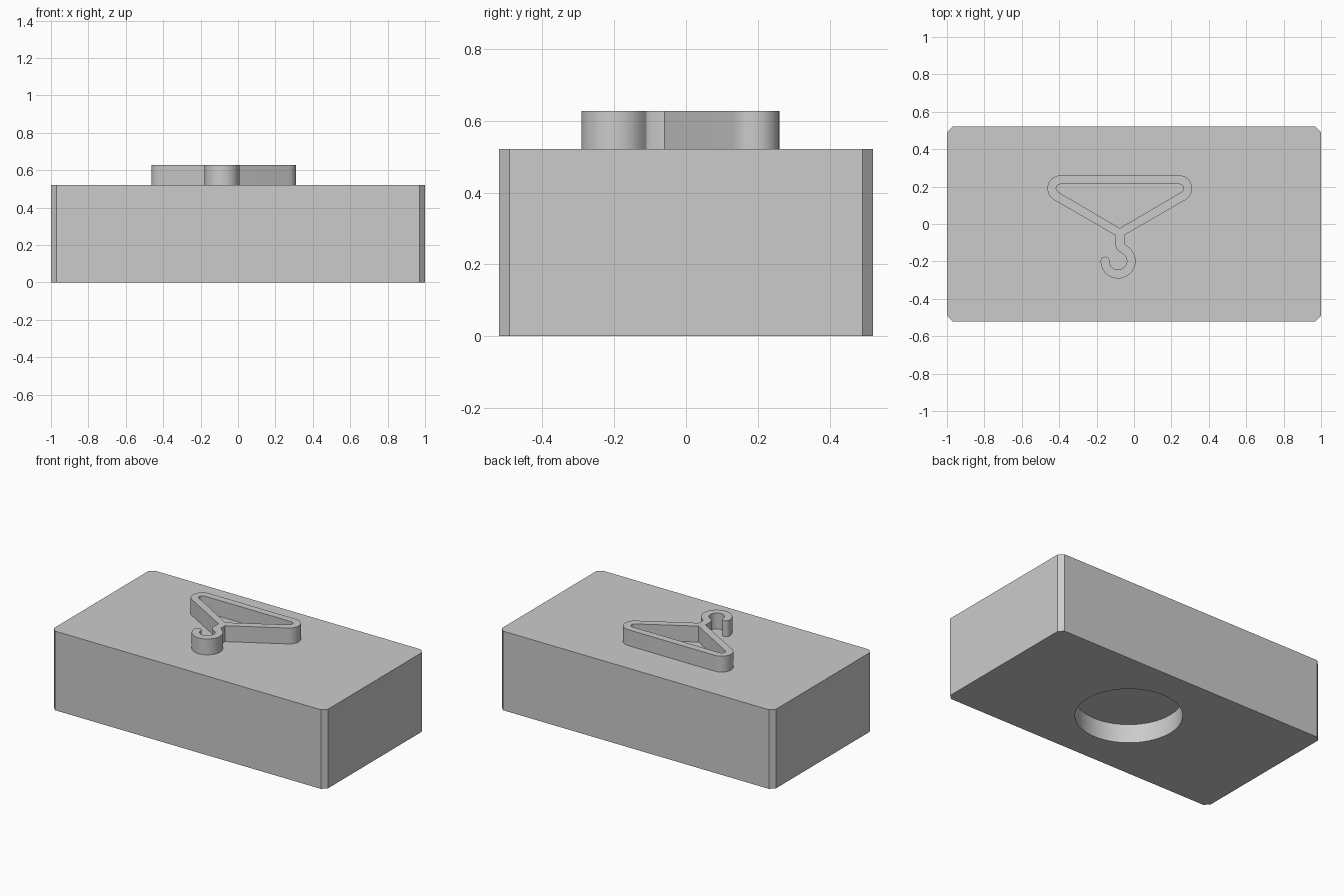
import bpy, bmesh, math

if "Cube" in bpy.data.objects:
    bpy.data.objects.remove(bpy.data.objects["Cube"])

BODY_X, BODY_Y, BODY_H, CHAMFER = 1.0, 0.521, 0.522, 0.03
TOP = 0.627

grey = bpy.data.materials.new("light_grey")
grey.diffuse_color = (0.6, 0.6, 0.6, 1)
grey.use_nodes = True
grey.node_tree.nodes["Principled BSDF"].inputs["Base Color"].default_value = grey.diffuse_color


def arc(cx, cy, r, a0, a1, n):
    """Points on an arc, angles in degrees."""
    return [(cx + r * math.cos(math.radians(a0 + (a1 - a0) * i / n)),
             cy + r * math.sin(math.radians(a0 + (a1 - a0) * i / n)))
            for i in range(n + 1)]


def prism(name, loops, z0, z1):
    """Upright solid from an outer outline and optional hole outlines."""
    cu = bpy.data.curves.new(name, 'CURVE')
    cu.dimensions = '2D'
    cu.fill_mode = 'BOTH'
    cu.extrude = (z1 - z0) / 2
    for pts in loops:
        sp = cu.splines.new('POLY')
        sp.points.add(len(pts) - 1)
        for p, (x, y) in zip(sp.points, pts):
            p.co = (x, y, 0, 1)
        sp.use_cyclic_u = True
    ob = bpy.data.objects.new(name, cu)
    bpy.context.collection.objects.link(ob)
    bpy.ops.object.select_all(action='DESELECT')
    ob.select_set(True)
    bpy.context.view_layer.objects.active = ob
    bpy.ops.object.convert(target='MESH')
    ob = bpy.context.view_layer.objects.active
    bm = bmesh.new()
    bm.from_mesh(ob.data)
    bmesh.ops.remove_doubles(bm, verts=bm.verts, dist=1e-5)
    bmesh.ops.recalc_face_normals(bm, faces=bm.faces)
    bmesh.ops.translate(bm, verts=bm.verts, vec=(0, 0, (z0 + z1) / 2))
    bm.to_mesh(ob.data)
    bm.free()
    ob.data.materials.clear()
    ob.data.materials.append(grey)
    return ob


# Block with chamfered upright corners
c = CHAMFER
half = [(BODY_X, -BODY_Y + c), (BODY_X, BODY_Y - c),
        (BODY_X - c, BODY_Y), (-BODY_X + c, BODY_Y)]
block = prism("block", [half + [(-x, -y) for x, y in half]], 0, BODY_H)

# Round recess in the underside
cutter = prism("recess_cutter", [arc(0.04, 0, 0.317, 0, 354.375, 63)], -0.1, 0.123)
cutter.hide_render = True
cutter.hide_viewport = True
cut = block.modifiers.new("recess", 'BOOLEAN')
cut.operation = 'DIFFERENCE'
cut.solver = 'EXACT'
cut.object = cutter
bpy.context.view_layer.objects.active = block
bpy.ops.object.modifier_apply(modifier=cut.name)
bpy.data.objects.remove(cutter)

# Raised hanger: triangle frame, short neck and hook
lx, rx, cy = -0.393, 0.241, 0.19          # shoulder centres
hx, hy, ro, ri = -0.085, -0.198, 0.0935, 0.0465  # hook centre and radii
rm, rt = (ro + ri) / 2, (ro - ri) / 2
outer = (arc(rx, cy, 0.07, 90, -60, 14)             # right shoulder
         + [(-0.052, -0.06), (-0.052, -0.098), (-0.047, -0.11)]  # neck, right
         + arc(hx, hy, ro, 57, -180, 28)            # hook outside
         + arc(hx - rm, hy, rt, 180, 0, 10)[1:-1]   # hook tip
         + arc(hx, hy, ri, -180, 68, 24)            # hook inside
         + [(-0.087, -0.142), (-0.096, -0.128), (-0.1, -0.11), (-0.1, -0.06)]
         + arc(lx, cy, 0.07, 240, 90, 14))          # left shoulder
mid = (lx + rx) / 2
inner = (arc(rx, cy, 0.023, 90, -60, 10) + [(mid, -0.022)]
         + arc(lx, cy, 0.023, 240, 90, 10))
hanger = prism("hanger", [outer, inner], BODY_H, TOP)

for ob in (block, hanger):
    bpy.ops.object.select_all(action='DESELECT')
    ob.select_set(True)
    bpy.context.view_layer.objects.active = ob
    bpy.ops.object.shade_smooth_by_angle(angle=math.radians(25))
